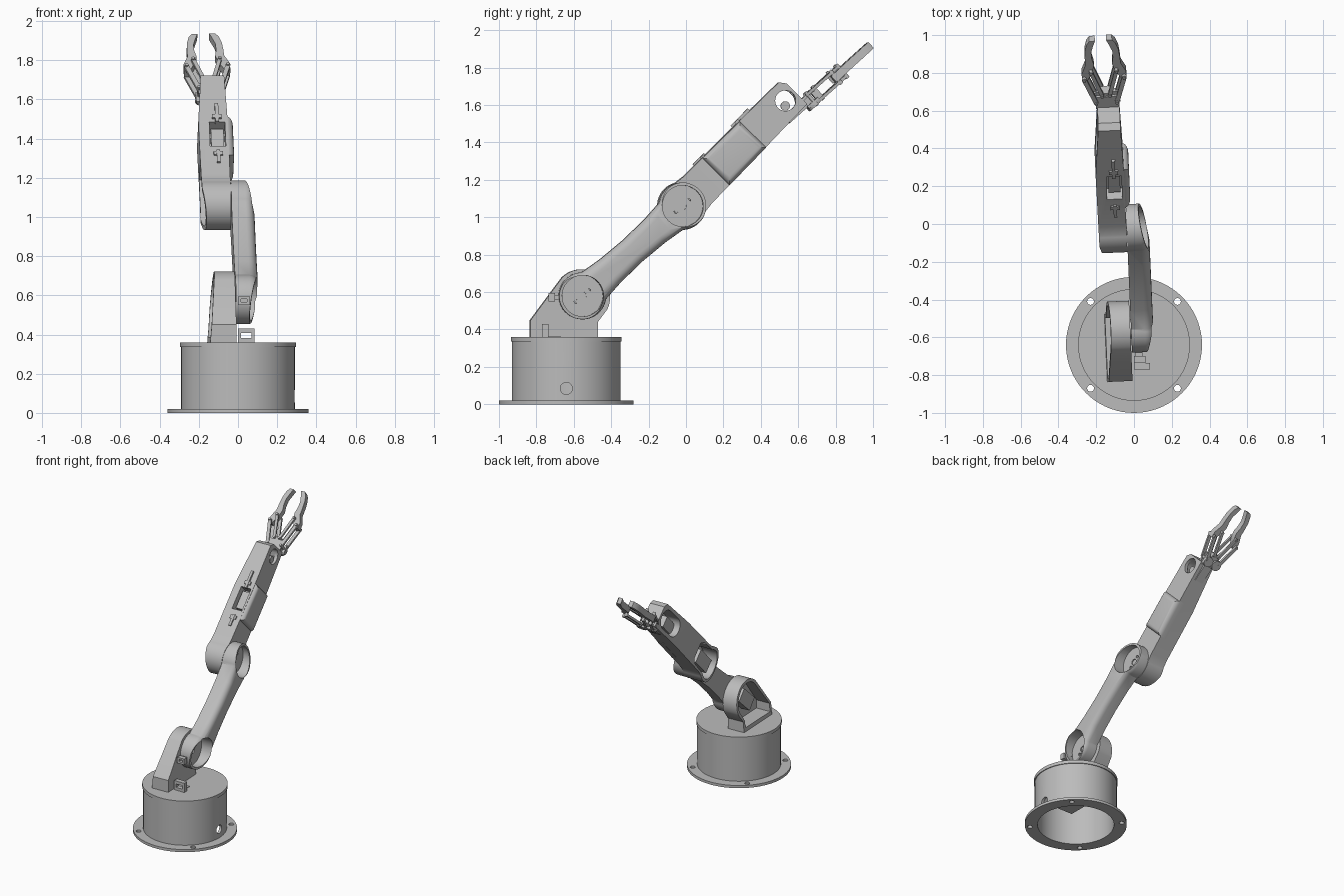
import bpy, bmesh
from math import sin, cos, radians, pi
from mathutils import Matrix

if "Cube" in bpy.data.objects:
    bpy.data.objects.remove(bpy.data.objects["Cube"])

grey = bpy.data.materials.new("plain grey")
grey.use_nodes = True
grey.diffuse_color = (0.5, 0.5, 0.5, 1)
grey.node_tree.nodes["Principled BSDF"].inputs["Base Color"].default_value = (0.5, 0.5, 0.5, 1)
parts = []

# Frames: x across, y along the limb, z away from its upper side
T, R = Matrix.Translation, Matrix.Rotation
WORLD = Matrix()
TURN = T((0, -0.64, 0)) @ R(radians(2.5), 4, 'Z') @ T((0, 0.64, 0))


def limb(x, y, z, angle):
    return TURN @ T((x, y, z)) @ R(radians(angle), 4, 'X')


LOWER = limb(0, -0.555, 0.58, 41.9)
UPPER = limb(0, -0.02, 1.06, 45.5)
GRIP = limb(-0.085, 0.62, 1.585, 42) @ R(radians(2.5), 4, 'Z')


def prism(name, pts, lo, hi, frame=WORLD, axis='x', bevel=0):
    """Extrude a profile: (y, z) along x, or (x, y) along z."""
    bm = bmesh.new()
    place = (lambda a, b, h: (h, a, b)) if axis == 'x' else (lambda a, b, h: (a, b, h))
    low, high = [[bm.verts.new(place(a, b, h)) for a, b in pts] for h in (lo, hi)]
    bm.faces.new(low)
    top = bm.faces.new(high)
    for i in range(len(pts)):
        bm.faces.new((low[i - 1], low[i], high[i], high[i - 1]))
    bmesh.ops.recalc_face_normals(bm, faces=bm.faces)
    if bevel:
        bmesh.ops.bevel(bm, geom=list(top.edges), offset=bevel, segments=5, profile=0.5, affect='EDGES')
    mesh = bpy.data.meshes.new(name)
    bm.to_mesh(mesh)
    bm.free()
    mesh.materials.append(grey)
    ob = bpy.data.objects.new(name, mesh)
    bpy.context.collection.objects.link(ob)
    ob.matrix_world = frame
    parts.append(ob)
    return ob


def arc(a, b, r, start=0, end=360, n=40):
    steps = n if end - start == 360 else n + 1
    return [(a + r * cos(radians(start + (end - start) * i / n)),
             b + r * sin(radians(start + (end - start) * i / n))) for i in range(steps)]


def disc(name, a, b, r, lo, hi, frame=WORLD, axis='x', n=40):
    return prism(name, arc(a, b, r, n=n), lo, hi, frame, axis)


def box(name, x0, x1, y0, y1, z0, z1, frame=WORLD):
    return prism(name, [(x0, y0), (x1, y0), (x1, y1), (x0, y1)], z0, z1, frame, 'z')


def combine(ob, *cutters, op='DIFFERENCE'):
    for cutter in cutters:
        mod = ob.modifiers.new("cut", 'BOOLEAN')
        mod.operation, mod.solver, mod.object = op, 'EXACT', cutter
        bpy.context.view_layer.update()
        mesh = bpy.data.meshes.new_from_object(ob.evaluated_get(bpy.context.evaluated_depsgraph_get()))
        ob.modifiers.clear()
        ob.data = mesh
        parts.remove(cutter)
        bpy.data.objects.remove(cutter)


def bar(name, p, q, w, lo, hi, frame):
    """Flat link with round ends between two pivots."""
    (px, py), (qx, qy) = p, q
    d = Matrix(((qx - px, 0), (qy - py, 0))).col[0]
    from math import atan2, degrees
    a = degrees(atan2(d[1], d[0]))
    return prism(name, arc(px, py, w, a + 90, a + 270, 10) + arc(qx, qy, w, a - 90, a + 90, 10), lo, hi, frame, 'z')


# Round base: flange, hollow drum and lid
drum = disc("base_drum", 0, -0.64, 0.29, 0, 0.34, axis='z', n=72)
flange = disc("base_flange", 0, -0.64, 0.36, 0, 0.02, axis='z', n=72)
for ob in (drum, flange):
    combine(ob, disc("bore", 0, -0.64, 0.27, -0.1, 0.33, axis='z', n=72))
combine(drum, disc("cable_hole", -0.64, 0.085, 0.032, 0.2, 0.4))
for sx in (-1, 1):
    for sy in (-1, 1):
        combine(flange, disc("screw_hole", sx * 0.23, -0.64 + sy * 0.23, 0.018, -0.1, 0.1, axis='z', n=20))
disc("base_lid", 0, -0.64, 0.296, 0.335, 0.36, axis='z', n=72)
box("base_motor", -0.08, 0.08, -0.78, -0.5, 0.18, 0.335)
box("motor_shelf", -0.25, 0.25, -0.73, -0.55, 0.27, 0.29)

# Cable guides on the lid and on the shoulder
for name, x0, y0, z0, w, h in (("lid_guide", 0, -0.77, 0.355, 0.085, 0.075),
                               ("arm_guide", 0, -0.735, 0.55, 0.06, 0.045)):
    guide = box(name, x0, x0 + w, y0, y0 + 0.035, z0, z0 + h)
    combine(guide, box("slot", x0 + 0.015, x0 + w - 0.015, -1, 0, z0 + h * 0.35, z0 + h * 0.7))
box("arm_guide_stem", 0.005, 0.045, -0.71, -0.66, 0.56, 0.585)
box("lid_guide_foot", 0.025, 0.06, -0.74, -0.67, 0.36, 0.365)


# Shoulder bracket: tapered shell open on its outer side
def bracket(m):
    return ([(-0.83 + m, 0.355 + 1.5 * m), (-0.47 - m, 0.355 + 1.5 * m), (-0.47 - m, 0.44)]
            + arc(-0.555, 0.572, 0.15 - m, -25, 135, 28) + [(-0.83 + m, 0.45)])


shoulder = prism("shoulder_bracket", bracket(0), -0.17, -0.016, TURN)
side = prism("side_taper", [(-0.155, 0.3), (0, 0.3), (0, 0.8), (-0.112, 0.8)], 0, 1,
             TURN @ T((0, 0, 0)) @ R(pi / 2, 4, 'X'), 'z')
combine(shoulder, side, op='INTERSECT')
combine(shoulder, prism("pocket", bracket(0.022), -0.3, -0.036, TURN))
box("shoulder_motor", -0.105, -0.03, -0.12, 0.06, -0.05, 0.05, LOWER)
disc("shoulder_axle", 0, 0, 0.05, -0.03, 0.005, LOWER)

# Lower arm: waisted body, bevelled outside, thinning towards both joints
L = 0.719
outline = (arc(0, 0, 0.126, 50, 310) + [(0.2, -0.083), (0.36, -0.077), (L - 0.2, -0.083)]
           + arc(L, 0, 0.126, -130, 130) + [(L - 0.2, 0.083), (0.36, 0.077), (0.2, 0.083)])
lower = prism("lower_arm", outline, -0.012, 0.106, LOWER, bevel=0.045)
taper = [(-0.02, -0.14), (0.055, -0.14), (0.108, 0.1), (0.108, 0.57), (0.08, 0.72), (0.05, 0.86), (-0.02, 0.86)]
combine(lower, prism("arm_taper", taper, -0.3, 0.3, LOWER, 'z'), op='INTERSECT')
for t in (0, L):
    combine(lower, disc("joint_cup", t, 0, 0.11, 0.012, 0.3, LOWER))
    combine(lower, disc("hub_hole", t, 0, 0.022, -0.005, 0.3, LOWER, n=24))
    for s in (-1, 1):
        combine(lower, disc("pin_hole", t + s * 0.045, 0, 0.01, -0.005, 0.3, LOWER, n=16))

# Upper arm: round elbow, long box, tapered sides
outline = (arc(0, 0, 0.128, 60, 300) + [(0.12, -0.104), (0.54, -0.1), (0.86, -0.095), (0.86, 0.06),
                                        (0.835, 0.094), (0.54, 0.1), (0.12, 0.104)])
upper = prism("upper_arm", outline, -0.2, 0.05, UPPER)
taper = [(-0.135, -0.14), (-0.013, -0.14), (-0.013, 0.5), (-0.022, 0.87), (-0.138, 0.87), (-0.164, 0.5), (-0.16, 0)]
combine(upper, prism("arm_taper", taper, -0.3, 0.3, UPPER, 'z'), op='INTERSECT')
elbow_pocket = arc(0, 0, 0.106, 60, 300) + [(0.2, -0.084), (0.24, -0.06), (0.24, 0.06), (0.2, 0.084)]
wrist_pocket = arc(0.65, 0, 0.07, 90, 270, 16) + arc(0.77, 0, 0.07, -90, 90, 16)
combine(upper,
        prism("elbow_pocket", elbow_pocket, -0.3, -0.035, UPPER),
        prism("wrist_pocket", wrist_pocket, -0.3, -0.045, UPPER),
        disc("wrist_hole", 0.79, 0, 0.055, -0.1, 0.1, UPPER),
        box("top_slot", -0.108, -0.028, 0.325, 0.495, 0.02, 0.2, UPPER))
box("elbow_motor", -0.12, -0.03, -0.06, 0.13, -0.05, 0.05, UPPER)
box("wrist_motor", -0.11, -0.04, 0.58, 0.72, -0.04, 0.04, UPPER)
box("forearm_motor", -0.1, -0.036, 0.345, 0.475, 0.01, 0.07, UPPER)
disc("wrist_horn", 0.77, -0.02, 0.025, -0.06, -0.035, UPPER, n=24)
disc("elbow_axle", 0, 0, 0.05, -0.04, 0.005, UPPER)

# Forearm cover bulging towards the lower arm's side
prism("forearm_cover", [(0.257, -0.104), (0.54, -0.102), (0.54, 0.098), (0.257, 0.103)], -0.06, 0.014, UPPER, bevel=0.035)
combine(parts[-1], box("top_slot", -0.108, -0.028, 0.325, 0.495, 0.02, 0.2, UPPER))

# Small clips above and below the slot
for name, y0, y1, wing in (("slot_clip_far", 0.49, 0.62, 0.53), ("slot_clip_near", 0.2, 0.285, 0.265)):
    box(name, -0.077, -0.059, y0, y1, 0.09, 0.114, UPPER)
    box(name + "_wing", -0.092, -0.044, wing - 0.012, wing + 0.012, 0.09, 0.112, UPPER)

# Gripper: mount, gears, paired links and curved fingers
box("wrist_mount", -0.035, 0.035, -0.1, 0.05, -0.02, 0.03, GRIP)
box("gripper_plate", -0.07, 0.07, 0.025, 0.1, -0.03, -0.015, GRIP)
box("gripper_top_plate", -0.06, 0.06, 0.03, 0.11, 0.02, 0.035, GRIP)
box("gripper_motor", -0.025, 0.05, 0.03, 0.075, -0.015, 0.02, GRIP)
finger = [(0.06, 0.5), (0.077, 0.475), (0.089, 0.43), (0.093, 0.38), (0.094, 0.33), (0.118, 0.27), (0.118, 0.225),
          (0.09, 0.22), (0.06, 0.28), (0.048, 0.33), (0.056, 0.375), (0.056, 0.42), (0.044, 0.46), (0.03, 0.5)]
for s, word in ((1, "left"), (-1, "right")):
    prism(word + "_finger", [(s * a, b) for a, b in finger], -0.022, 0.022, GRIP, 'z')
    disc(word + "_gear", s * 0.038, 0.06, 0.037, -0.045, -0.03, GRIP, 'z', 24)
    for lo in (-0.042, 0.024):
        bar(word + "_outer_link", (s * 0.055, 0.07), (s * 0.106, 0.24), 0.012, lo, lo + 0.016, GRIP)
        bar(word + "_inner_link", (s * 0.02, 0.12), (s * 0.068, 0.29), 0.01, lo, lo + 0.016, GRIP)
    for a, b in ((0.055, 0.07), (0.106, 0.24), (0.02, 0.12), (0.068, 0.29)):
        disc(word + "_pivot", s * a, b, 0.009, -0.048, 0.048, GRIP, 'z', 14)
box("link_bridge", -0.03, 0.03, 0.09, 0.13, -0.03, 0.03, GRIP)

# Smooth round surfaces, keep the edges sharp
bpy.ops.object.select_all(action='DESELECT')
for ob in parts:
    ob.select_set(True)
bpy.context.view_layer.objects.active = parts[0]
bpy.ops.object.shade_smooth_by_angle(angle=radians(30))
